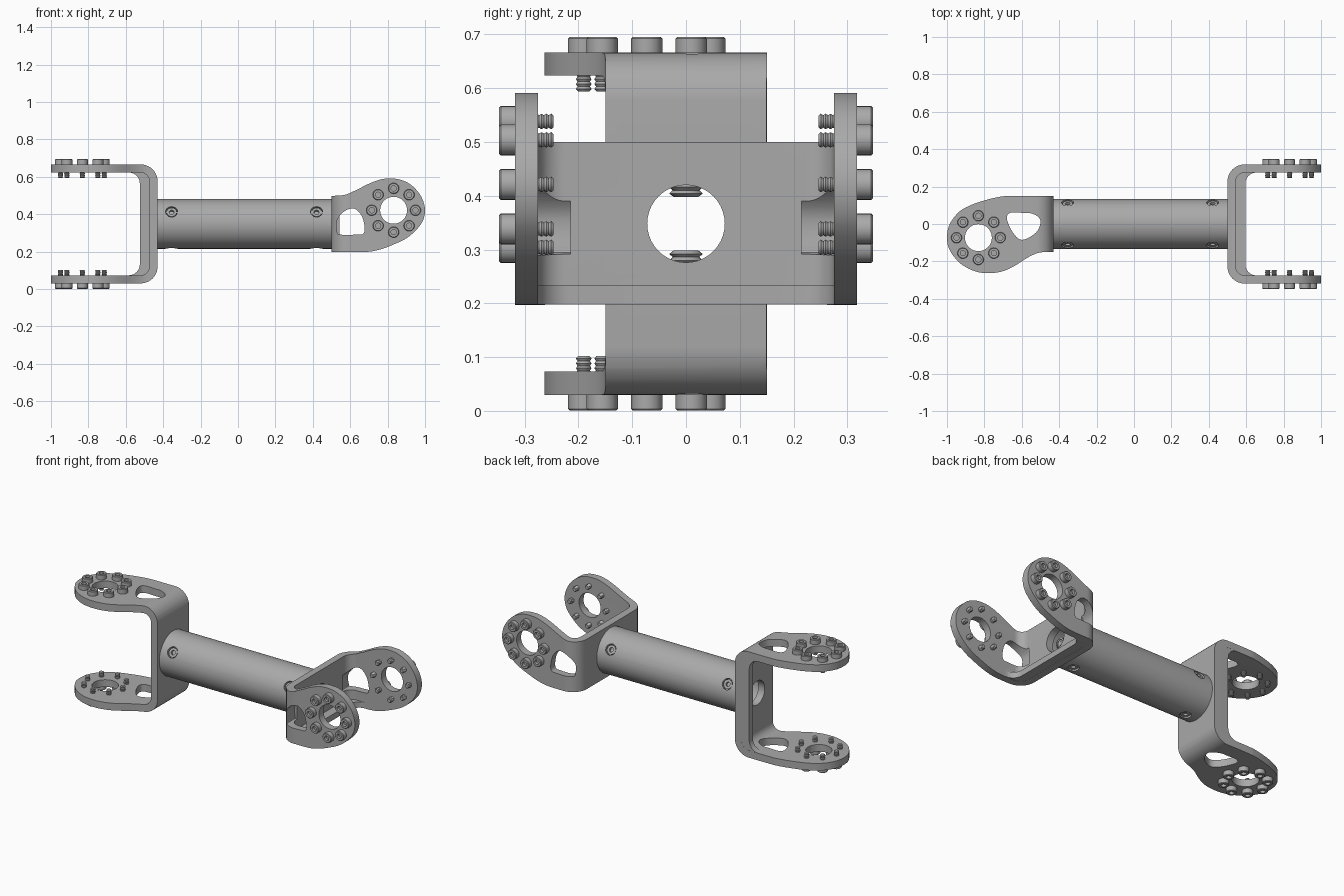
import bpy, bmesh, math
from mathutils import Matrix, Vector

if "Cube" in bpy.data.objects:
    bpy.data.objects.remove(bpy.data.objects["Cube"], do_unlink=True)

AXIS = 0.348                 # height of the tube axis
OUT, INN = 0.318, 0.275      # outer and inner face of each fork arm
HUB = (0.832, 0.073)         # centre of the bolt circle
parts = []

metal = bpy.data.materials.new("grey_metal")
metal.use_nodes = True
GREY = (0.40, 0.40, 0.40, 1)
metal.diffuse_color = GREY
metal.node_tree.nodes["Principled BSDF"].inputs["Base Color"].default_value = GREY


def add(name, bm, matrix=None, keep=True):
    bmesh.ops.recalc_face_normals(bm, faces=bm.faces)
    mesh = bpy.data.meshes.new(name)
    bm.to_mesh(mesh)
    bm.free()
    mesh.materials.append(metal)
    return place(name, mesh, matrix, keep)


def place(name, mesh, matrix=None, keep=True):
    ob = bpy.data.objects.new(name, mesh)
    bpy.context.collection.objects.link(ob)
    if matrix:
        ob.matrix_world = matrix
    if keep:
        parts.append(ob)
    return ob


def smooth_path(pts, closed=False, steps=5):
    """Catmull-Rom curve through a few points."""
    n, out = len(pts), []
    at = lambda i: Vector(pts[i % n] if closed else pts[min(max(i, 0), n - 1)])
    for i in range(n if closed else n - 1):
        a, b, c, d = (at(i + k) for k in (-1, 0, 1, 2))
        for s in range(steps):
            t = s / steps
            out.append(0.5 * (2 * b + (c - a) * t + (2 * a - 5 * b + 4 * c - d) * t * t
                              + (3 * b - a - 3 * c + d) * t ** 3))
    return out if closed else out + [Vector(pts[-1])]


def arc(cx, cy, r, start, end, steps=10):
    return [(cx + r * math.cos(math.radians(start + (end - start) * i / steps)),
             cy + r * math.sin(math.radians(start + (end - start) * i / steps)))
            for i in range(steps + 1)]


def prism(bm, pts, lo, hi, to3d):
    face = bm.faces.new([bm.verts.new(to3d(p[0], p[1], lo)) for p in pts])
    ext = bmesh.ops.extrude_face_region(bm, geom=[face])
    move = Vector(to3d(0, 0, hi)) - Vector(to3d(0, 0, lo))
    bmesh.ops.translate(bm, vec=move, verts=[v for v in ext["geom"]
                                             if isinstance(v, bmesh.types.BMVert)])


def lathe(name, profile, steps=20):
    bm = bmesh.new()
    vs = [bm.verts.new((r, 0, z)) for r, z in profile]
    es = [bm.edges.new(p) for p in zip(vs, vs[1:])]
    bmesh.ops.spin(bm, geom=vs + es, cent=(0, 0, 0), axis=(0, 0, 1),
                   angle=math.tau, steps=steps, use_duplicate=False)
    bmesh.ops.remove_doubles(bm, verts=bm.verts, dist=1e-5)
    bmesh.ops.recalc_face_normals(bm, faces=bm.faces)
    mesh = bpy.data.meshes.new(name)
    bm.to_mesh(mesh)
    bm.free()
    mesh.materials.append(metal)
    return mesh


def boolean(ob, cutter, op):
    mod = ob.modifiers.new(op, "BOOLEAN")
    mod.operation, mod.object, mod.solver = op, cutter, "EXACT"
    bpy.context.view_layer.objects.active = ob
    bpy.ops.object.modifier_apply(modifier=op)
    bpy.data.objects.remove(cutter, do_unlink=True)


def thread(r, top, bottom, turns):
    """Ridged shank profile ending in a chamfered tip."""
    pitch = (top - bottom) / turns
    pts = []
    for i in range(turns):
        pts += [(r * 0.8, top - i * pitch), (r, top - (i + 0.5) * pitch)]
    return pts + [(r * 0.75, bottom), (0, bottom)]


along_w = lambda x, v, w: (x, v, w)      # plan outline, extruded across the fork
along_v = lambda x, w, v: (x, v, w)      # fork profile, extruded along its width

bolt = lathe("cap_bolt", [(0, 0.012), (0.014, 0.012), (0.014, 0.029), (0.026, 0.029),
                          (0.029, 0.026), (0.029, 0), (0.0135, 0)]
             + thread(0.0145, -0.036, -0.072, 4))


def fork(name, web, outline, slot, matrix):
    # U-shaped strap with rounded bends
    inner = web + 0.043
    ro, ri = 0.09, 0.05
    u = ([(1.1, -OUT)] + arc(web + ro, -OUT + ro, ro, 270, 180)
         + arc(web + ro, OUT - ro, ro, 180, 90) + [(1.1, OUT), (1.1, INN)]
         + arc(inner + ri, INN - ri, ri, 90, 180)
         + arc(inner + ri, -INN + ri, ri, 180, 270) + [(1.1, -INN)])
    bm = bmesh.new()
    prism(bm, u, -0.4, 0.4, along_v)
    body = add(name, bm)

    # Plan outline of the arms
    bm = bmesh.new()
    prism(bm, [(web - 0.02, outline[0][1])] + smooth_path(outline)
          + [(web - 0.02, outline[-1][1])], -0.5, 0.5, along_w)
    boolean(body, add("outline_cutter", bm, keep=False), "INTERSECT")

    # Stiffening lip along one edge of the web
    lip, r = web + 0.095, 0.06
    bm = bmesh.new()
    prism(bm, [(web + 0.03, -0.22), (web + 0.055, -INN + 0.01), (web + 0.09, -INN - 0.01),
               (lip + r, -INN - 0.01)]
          + arc(lip + r, -INN + r, r, 270, 180) + arc(lip + r, INN - r, r, 180, 90)
          + [(lip + r, INN + 0.01), (web + 0.09, INN + 0.01), (web + 0.055, INN - 0.01),
             (web + 0.03, 0.22)], -0.1498, -0.115, along_v)
    boolean(body, add("lip_helper", bm, keep=False), "UNION")

    # Hub holes, slots and the cable hole through the web
    bm = bmesh.new()
    circle = arc(*HUB, 0.072, 0, 360, 40)[:-1]
    for lo, hi in ((-0.45, -0.215), (0.215, 0.45)):
        prism(bm, circle, lo, hi, along_w)
        prism(bm, smooth_path(slot, True), lo, hi, along_w)
    prism(bm, arc(0, 0, 0.072, 0, 360, 40)[:-1], web - 0.1, web + 0.15,
          lambda a, b, x: (x, a, b))
    boolean(body, add("hole_cutter", bm, keep=False), "DIFFERENCE")
    body.matrix_world = matrix

    # Ring of bolts on both arms
    for side in (1, -1):
        flip = Matrix.Rotation(0 if side > 0 else math.pi, 4, "X")
        for i in range(8):
            a = i * math.pi / 4
            spot = Vector((HUB[0] + 0.117 * math.cos(a), HUB[1] + 0.117 * math.sin(a),
                           side * OUT))
            place(name + "_bolt", bolt, matrix @ Matrix.Translation(spot) @ flip)


lift = Matrix.Translation((0, 0, AXIS))
fork("left_fork", 0.5,
     [(0.5, 0.15), (0.57, 0.155), (0.63, 0.18), (0.70, 0.215), (0.76, 0.237), (0.81, 0.243),
      (0.87, 0.236), (0.93, 0.205), (0.98, 0.145), (1, 0.075), (0.985, 0.01), (0.94, -0.045),
      (0.89, -0.083), (0.82, -0.115), (0.755, -0.138), (0.68, -0.15), (0.5, -0.15)],
     [(0.53, 0.02), (0.57, 0.068), (0.62, 0.082), (0.66, 0.045), (0.676, -0.01),
      (0.672, -0.05), (0.64, -0.057), (0.545, -0.057), (0.53, -0.04)],
     lift @ Matrix.Rotation(math.pi / 2, 4, "X"))
fork("right_fork", 0.43,
     [(0.43, 0.15), (0.50, 0.152), (0.56, 0.175), (0.64, 0.225), (0.70, 0.252), (0.77, 0.263),
      (0.85, 0.253), (0.93, 0.21), (0.985, 0.14), (1, 0.073), (0.985, 0), (0.935, -0.065),
      (0.87, -0.102), (0.80, -0.126), (0.72, -0.145), (0.65, -0.15), (0.43, -0.15)],
     [(0.50, -0.01), (0.523, 0.045), (0.598, 0.085), (0.648, 0.045), (0.68, -0.03),
      (0.66, -0.06), (0.60, -0.06), (0.555, -0.058), (0.515, -0.04)],
     lift @ Matrix.Rotation(math.pi, 4, "Z"))

# Hollow tube between the forks
bm = bmesh.new()
ring = [(0.133, -0.432), (0.133, 0.502), (0.112, 0.502), (0.112, -0.432), (0.133, -0.432)]
tube = place("tube", lathe("tube", ring, 64),
             lift @ Matrix.Rotation(math.pi / 2, 4, "Y"))

# Sunken socket screws, three around each end of the tube
screw = lathe("set_screw", [(0, 0.112), (0.013, 0.112), (0.013, 0.126), (0.027, 0.126),
                            (0.027, 0.11)] + thread(0.027, 0.11, 0.078, 3))
bm = bmesh.new()
for x in (-0.355, 0.42):
    for deg in (60, -60, 180):
        turn = lift @ Matrix.Translation((x, 0, 0)) @ Matrix.Rotation(math.radians(deg), 4, "X")
        place("tube_screw", screw, turn)
        bmesh.ops.create_cone(bm, cap_ends=True, segments=24, radius1=0.032, radius2=0.032,
                              depth=0.08, matrix=turn @ Matrix.Translation((0, 0, 0.13)))
boolean(tube, add("screw_hole_cutter", bm, keep=False), "DIFFERENCE")

# Screw tips inside the tube
tip = lathe("inner_screw", [(0, 0.115), (0.03, 0.115)] + thread(0.031, 0.11, 0.05, 5))
for turn in (0, math.pi):
    place("inner_screw", tip, lift @ Matrix.Translation((-0.355, 0, 0))
          @ Matrix.Rotation(turn, 4, "X"))

# Smooth round surfaces, sharp machined edges
bpy.ops.object.select_all(action="DESELECT")
for ob in parts:
    ob.select_set(True)
bpy.context.view_layer.objects.active = parts[0]
bpy.ops.object.shade_smooth_by_angle(angle=math.radians(30))
